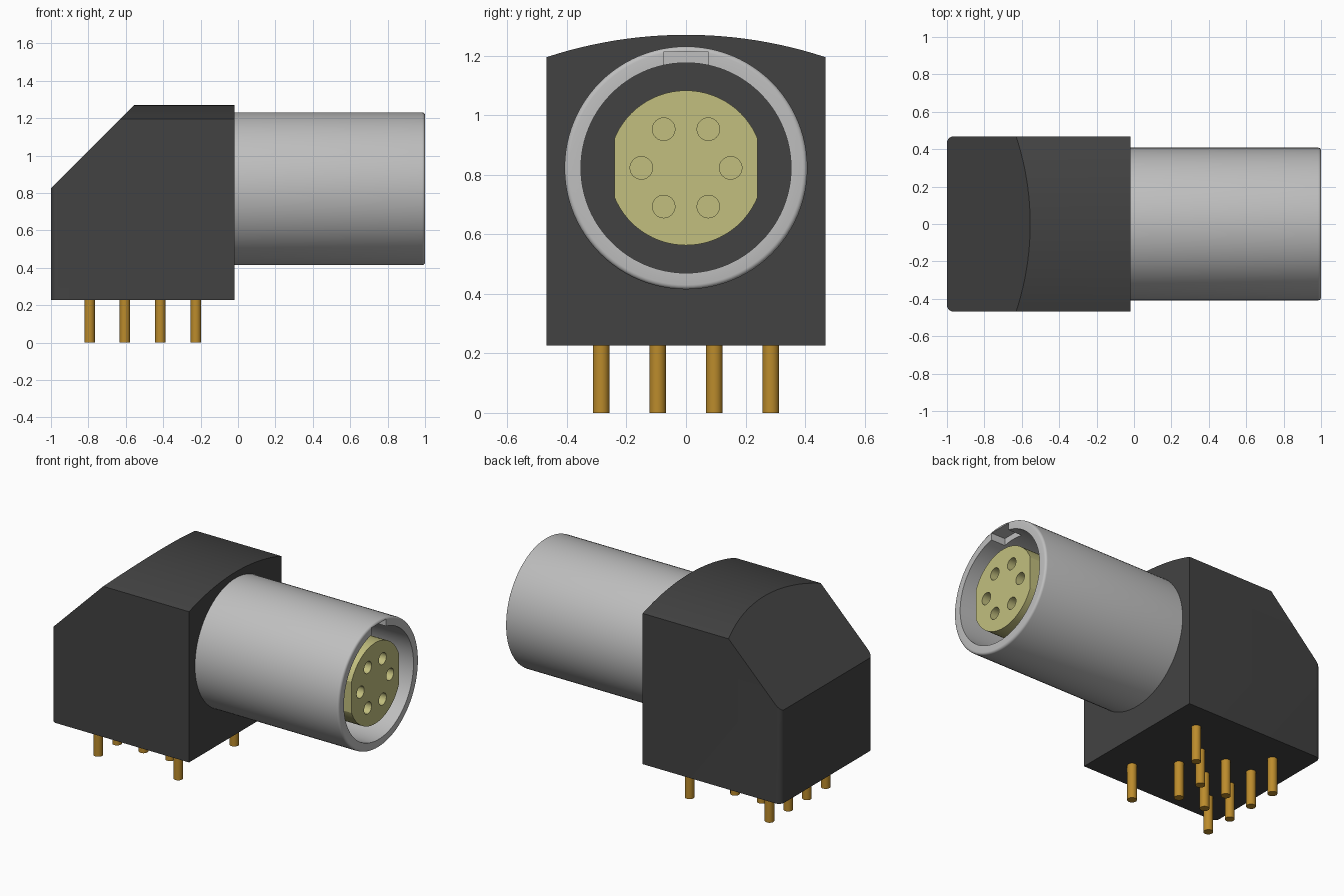
import bpy, bmesh, math
from mathutils import Vector, Matrix

cube = bpy.data.objects.get("Cube")
if cube:
    bpy.data.objects.remove(cube, do_unlink=True)

AXIS_Z = 0.823      # height of the barrel axis
FACE_X = -0.02      # body face that carries the barrel
BASE_Z = 0.227      # underside of the body
HALF_W = 0.468


def material(name, rgb):
    m = bpy.data.materials.new(name)
    m.use_nodes = True
    m.diffuse_color = (*rgb, 1)
    m.node_tree.nodes["Principled BSDF"].inputs["Base Color"].default_value = (*rgb, 1)
    return m


black = material("black plastic", (0.055, 0.055, 0.055))
silver = material("silver metal", (0.52, 0.52, 0.52))
cream = material("pale yellow insulator", (0.54, 0.52, 0.21))
gold = material("gold", (0.50, 0.26, 0.025))


def finish(bm, name, mat):
    bmesh.ops.recalc_face_normals(bm, faces=bm.faces[:])
    me = bpy.data.meshes.new(name)
    bm.to_mesh(me)
    bm.free()
    me.materials.append(mat)
    ob = bpy.data.objects.new(name, me)
    bpy.context.collection.objects.link(ob)
    return ob


def smooth(ob, angle=30):
    bpy.ops.object.select_all(action="DESELECT")
    ob.select_set(True)
    bpy.context.view_layer.objects.active = ob
    bpy.ops.object.shade_smooth_by_angle(angle=math.radians(angle))


def add_rod(bm, radius, start, end, segs=24):
    """Closed cylinder between two points."""
    a, b = Vector(start), Vector(end)
    turn = (b - a).to_track_quat("Z", "Y").to_matrix().to_4x4()
    bmesh.ops.create_cone(bm, cap_ends=True, segments=segs, radius1=radius, radius2=radius,
                          depth=(b - a).length, matrix=Matrix.Translation((a + b) / 2) @ turn)


def cut(ob, cutter):
    """Subtract the cutter, then remove it."""
    mod = ob.modifiers.new("cut", "BOOLEAN")
    mod.operation = "DIFFERENCE"
    mod.solver = "EXACT"
    mod.object = cutter
    cutter.hide_render = True
    bpy.ops.object.select_all(action="DESELECT")
    ob.select_set(True)
    bpy.context.view_layer.objects.active = ob
    bpy.ops.object.modifier_apply(modifier=mod.name)
    bpy.data.objects.remove(cutter, do_unlink=True)


# Body: arched section pushed along x, rear corners rounded, rear top sliced off
bm = bmesh.new()
section = [(-HALF_W, BASE_Z), (HALF_W, BASE_Z)]
arc_r, steps = 1.4975, 24
half = math.asin(HALF_W / arc_r)
for i in range(steps + 1):
    a = half - 2 * half * i / steps
    section.append((arc_r * math.sin(a), 1.27 - arc_r + arc_r * math.cos(a)))
rear = bm.faces.new([bm.verts.new((-1, y, z)) for y, z in section])
ext = bmesh.ops.extrude_face_region(bm, geom=[rear], use_keep_orig=True)
bmesh.ops.translate(bm, verts=[v for v in ext["geom"] if isinstance(v, bmesh.types.BMVert)],
                    vec=(1 + FACE_X, 0, 0))
corners = [e for e in bm.edges
           if all(v.co.x < -0.99 and abs(v.co.y) > HALF_W - 0.001 for v in e.verts)
           and abs(e.verts[0].co.y - e.verts[1].co.y) < 0.01]
bmesh.ops.bevel(bm, geom=corners, offset=0.035, segments=6, profile=0.5, affect="EDGES")
bmesh.ops.bisect_plane(bm, geom=bm.verts[:] + bm.edges[:] + bm.faces[:],
                       plane_co=(-1, 0, 0.825), plane_no=(-1, 0, 1), clear_outer=True)
bmesh.ops.holes_fill(bm, edges=[e for e in bm.edges if e.is_boundary])
smooth(finish(bm, "body", black))

# Barrel: hollow tube with a rounded outer lip
bm = bmesh.new()
outer, inner, lip = 0.408, 0.353, 0.015
profile = [(FACE_X, inner), (FACE_X, outer)]
for i in range(5):
    a = math.radians(90 - 90 * i / 4)
    profile.append((1 - lip + lip * math.cos(a), outer - lip + lip * math.sin(a)))
profile.append((1, inner))
ring = [bm.verts.new((x, 0, AXIS_Z + r)) for x, r in profile]
loop = [bm.edges.new((ring[i], ring[(i + 1) % len(ring)])) for i in range(len(ring))]
bmesh.ops.spin(bm, geom=ring + loop, cent=(0, 0, AXIS_Z), axis=(1, 0, 0),
               angle=math.tau, steps=96, use_merge=True)
bmesh.ops.remove_doubles(bm, verts=bm.verts[:], dist=0.0005)
barrel = finish(bm, "barrel", silver)

# Keyway notch inside the top of the lip
bm = bmesh.new()
bmesh.ops.create_cube(bm, size=1, matrix=Matrix.Translation((1, 0, 1.135))
                      @ Matrix.Diagonal((0.2, 0.15, 0.156, 1)))
cut(barrel, finish(bm, "keyway_cutter", silver))
smooth(barrel)

# Insulator: round core with flats on both sides and six contact holes
bm = bmesh.new()
FRONT_X = 0.975
add_rod(bm, 0.26, (FACE_X - 0.02, 0, AXIS_Z), (FRONT_X, 0, AXIS_Z), 72)
for side in (-1, 1):
    bmesh.ops.bisect_plane(bm, geom=bm.verts[:] + bm.edges[:] + bm.faces[:],
                           plane_co=(0, side * 0.24, 0), plane_no=(0, side, 0), clear_outer=True)
    bmesh.ops.holes_fill(bm, edges=[e for e in bm.edges if e.is_boundary])
insulator = finish(bm, "insulator", cream)
bm = bmesh.new()
for i in range(6):
    a = i * math.tau / 6
    y, z = 0.15 * math.cos(a), AXIS_Z + 0.15 * math.sin(a)
    add_rod(bm, 0.038, (FRONT_X - 0.3, y, z), (FRONT_X + 0.1, y, z))
cut(insulator, finish(bm, "hole_cutter", cream))
smooth(insulator, 20)

# Solder pins: rows from the barrel side to the rear
near, far = 0.095, 0.285
rows = [(-0.225, (far,)), (-0.415, (near,)), (-0.605, (near,)), (-0.793, (near, far))]
bm = bmesh.new()
for x, offsets in rows:
    for y in offsets:
        for side in (-1, 1):
            add_rod(bm, 0.028, (x, side * y, 0), (x, side * y, BASE_Z + 0.02))
smooth(finish(bm, "solder_pins", gold))
